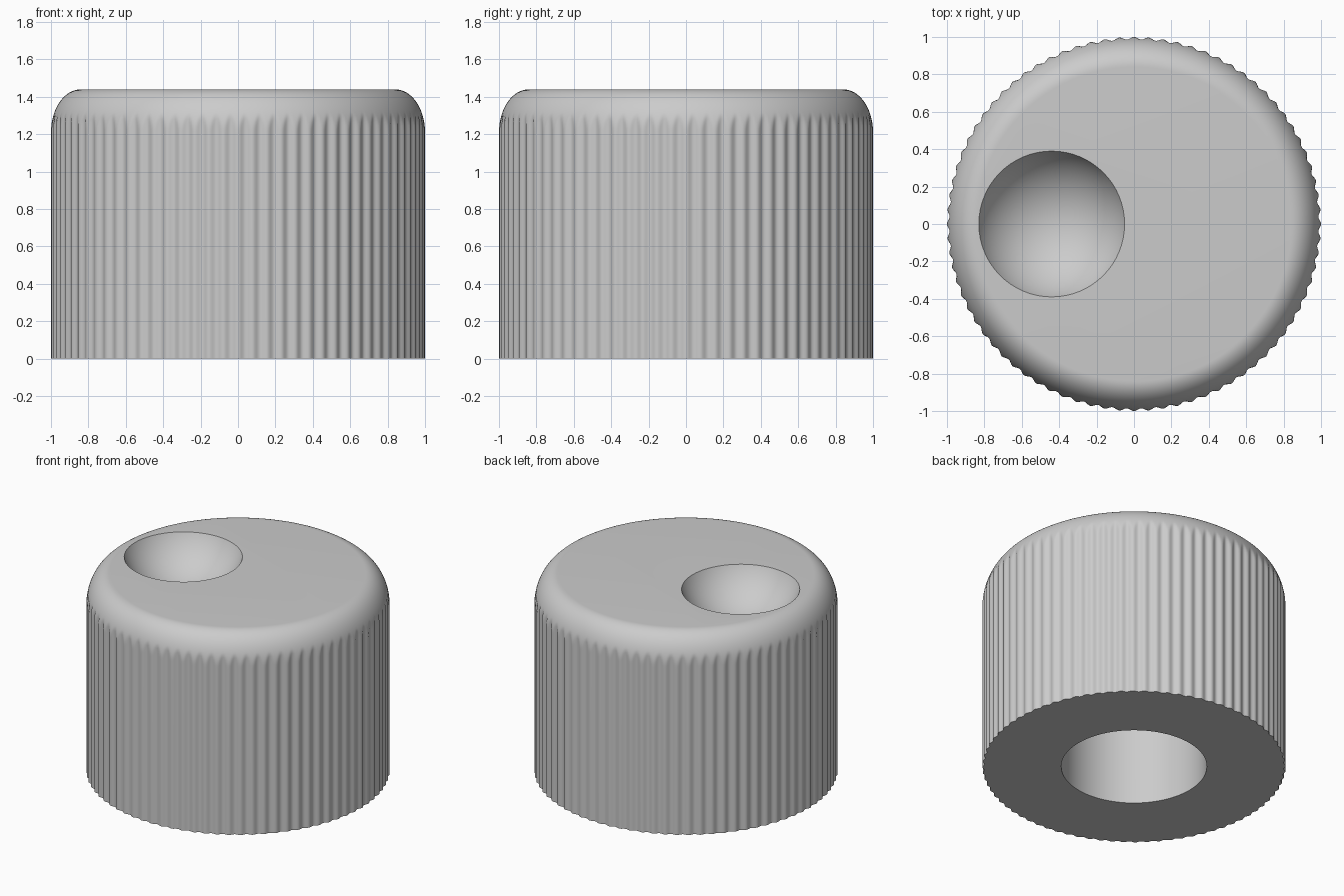
import bpy, bmesh
from math import sin, cos, pi, sqrt

cube = bpy.data.objects.get("Cube")
if cube:
    bpy.data.objects.remove(cube, do_unlink=True)

HEIGHT = 1.44
FLUTES, STEPS = 80, 8          # grip flutes and columns per flute
GROOVE = 0.014                 # flute depth
EDGE_W, EDGE_H = 0.16, 0.23    # rounded top edge
EDGE_ROWS = 20
DIMPLE_R, DIMPLE_DEPTH, DIMPLE_X = 0.39, 0.25, -0.44
BORE_R, BORE_DEPTH = 0.48, 0.9

grey = bpy.data.materials.new("light grey")
grey.use_nodes = True
colour = (0.6, 0.6, 0.6, 1)
grey.diffuse_color = colour
grey.node_tree.nodes["Principled BSDF"].inputs["Base Color"].default_value = colour


def add_object(name, bm):
    bmesh.ops.recalc_face_normals(bm, faces=bm.faces)
    mesh = bpy.data.meshes.new(name)
    bm.to_mesh(mesh)
    bm.free()
    mesh.materials.append(grey)
    obj = bpy.data.objects.new(name, mesh)
    bpy.context.collection.objects.link(obj)
    return obj


def select_only(obj):
    bpy.ops.object.select_all(action='DESELECT')
    obj.select_set(True)
    bpy.context.view_layer.objects.active = obj


def cut(target, cutter):
    cutter.hide_render = True
    mod = target.modifiers.new("cut", 'BOOLEAN')
    mod.operation = 'DIFFERENCE'
    mod.solver = 'EXACT'
    mod.object = cutter
    select_only(target)
    bpy.ops.object.modifier_apply(modifier=mod.name)
    bpy.data.objects.remove(cutter, do_unlink=True)


# Knob body: a turned profile whose flutes fade out into the rounded edge
profile = [(1.0, 0.0)]
for i in range(EDGE_ROWS + 1):
    a = pi / 2 * i / EDGE_ROWS
    profile.append((1 - EDGE_W * (1 - cos(a)), HEIGHT - EDGE_H * (1 - sin(a))))

bm = bmesh.new()
columns = FLUTES * STEPS
rings = []
for radius, z in profile:
    ring = []
    for c in range(columns):
        angle = 2 * pi * c / columns
        fluted = 1 - GROOVE * (1 - cos(FLUTES * angle)) / 2
        r = min(radius, fluted)
        ring.append(bm.verts.new((r * cos(angle), r * sin(angle), z)))
    rings.append(ring)
for low, high in zip(rings, rings[1:]):
    for c in range(columns):
        n = (c + 1) % columns
        bm.faces.new((low[c], low[n], high[n], high[c]))
bm.faces.new(rings[0])
bm.faces.new(rings[-1])
knob = add_object("knob_body", bm)

# Finger dimple: shallow spherical hollow in the top
ball_r = (DIMPLE_R ** 2 + DIMPLE_DEPTH ** 2) / (2 * DIMPLE_DEPTH)
bm = bmesh.new()
bmesh.ops.create_uvsphere(bm, u_segments=64, v_segments=48, radius=ball_r)
bmesh.ops.translate(bm, verts=bm.verts,
                    vec=(DIMPLE_X, 0, HEIGHT - DIMPLE_DEPTH + ball_r))
cut(knob, add_object("dimple_cutter", bm))

# Shaft bore: round blind hole in the underside
bm = bmesh.new()
bmesh.ops.create_cone(bm, cap_ends=True, segments=64, radius1=BORE_R,
                      radius2=BORE_R, depth=BORE_DEPTH * 2)
cut(knob, add_object("bore_cutter", bm))

select_only(knob)
bpy.ops.object.shade_smooth_by_angle(angle=0.6)
